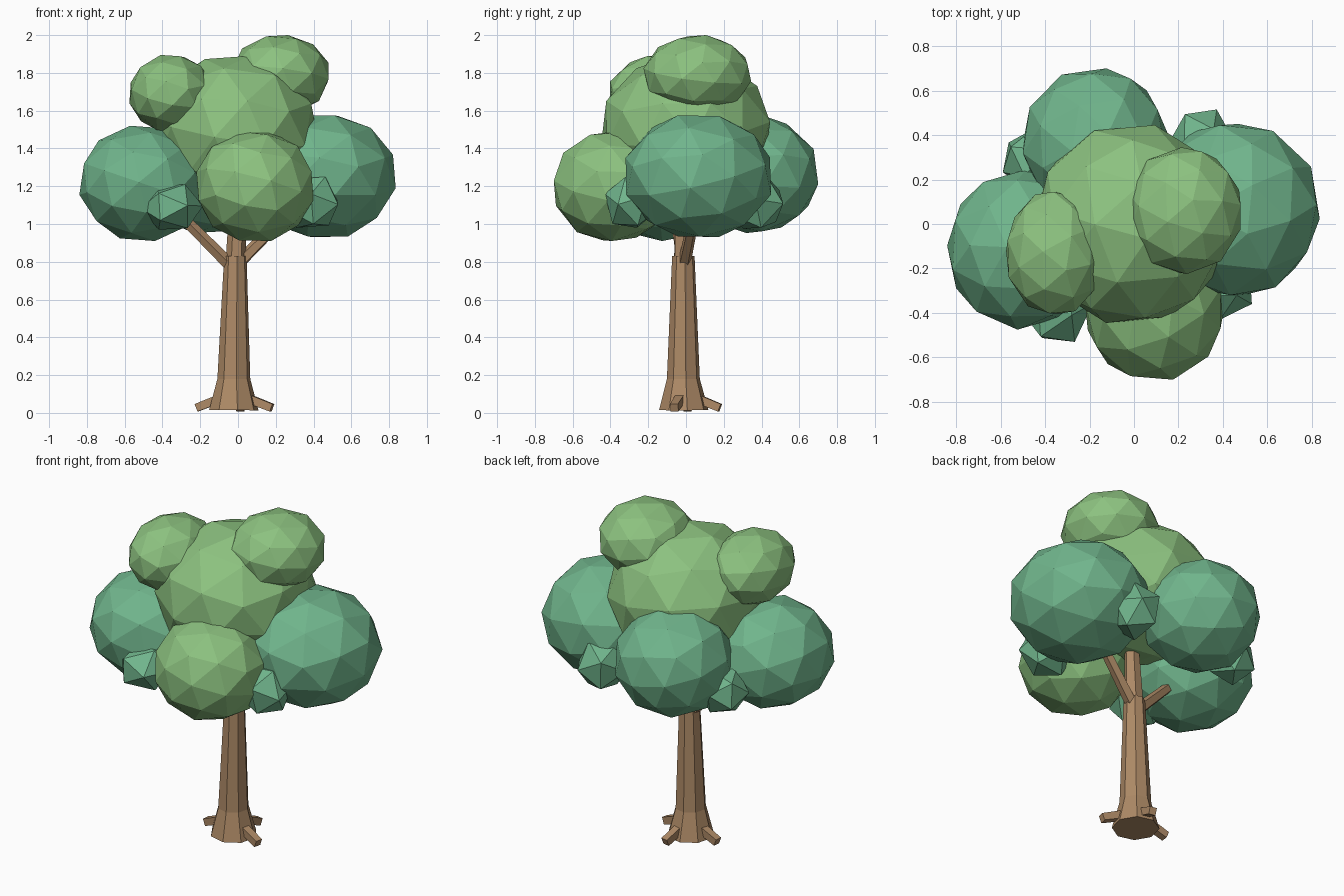
import bpy, bmesh, math
from mathutils import Vector, Euler

cube = bpy.data.objects.get("Cube")
if cube:
    bpy.data.objects.remove(cube)


def material(name, rgb):
    linear = [c / 12.92 if c < 0.04 else ((c + 0.055) / 1.055) ** 2.4 for c in rgb]
    m = bpy.data.materials.new(name)
    m.use_nodes = True
    m.diffuse_color = (*linear, 1)
    bsdf = m.node_tree.nodes["Principled BSDF"]
    bsdf.inputs["Base Color"].default_value = (*linear, 1)
    bsdf.inputs["Roughness"].default_value = 0.9
    return m


light_leaf = material("light leaf green", (0.55, 0.76, 0.50))
deep_leaf = material("deep leaf green", (0.44, 0.71, 0.55))
bark = material("bark brown", (0.68, 0.54, 0.40))


def finish(name, bm, mat):
    bmesh.ops.recalc_face_normals(bm, faces=bm.faces)
    mesh = bpy.data.meshes.new(name)
    bm.to_mesh(mesh)
    bm.free()
    mesh.materials.append(mat)
    obj = bpy.data.objects.new(name, mesh)
    bpy.context.collection.objects.link(obj)
    return obj


def leaf_ball(name, centre, radii, turn, mat, detail=2):
    """Turned faceted ball, fitted to exact half-sizes around its centre."""
    bm = bmesh.new()
    bmesh.ops.create_icosphere(bm, subdivisions=detail, radius=1)
    bmesh.ops.rotate(bm, verts=bm.verts, matrix=Euler(turn).to_matrix())
    for axis in range(3):
        values = [v.co[axis] for v in bm.verts]
        low, high = min(values), max(values)
        for v in bm.verts:
            t = (v.co[axis] - low) / (high - low) * 2 - 1
            v.co[axis] = centre[axis] + t * radii[axis]
    return finish(name, bm, mat)


def loft(name, rings, sides, mat, phase=0.0):
    """Tapered limb through (centre, radius) rings, across its own direction."""
    bm = bmesh.new()
    direction = Vector(rings[-1][0]) - Vector(rings[0][0])
    turn = direction.to_track_quat("Z", "Y")
    loops = []
    for centre, radius in rings:
        loop = []
        for i in range(sides):
            a = phase + math.tau * i / sides
            offset = Vector((math.cos(a), math.sin(a), 0)) * radius
            loop.append(bm.verts.new(Vector(centre) + turn @ offset))
        loops.append(loop)
    for lower, upper in zip(loops, loops[1:]):
        for i in range(sides):
            j = (i + 1) % sides
            bm.faces.new((lower[i], lower[j], upper[j], upper[i]))
    bm.faces.new(loops[0][::-1])
    bm.faces.new(loops[-1])
    return finish(name, bm, mat)


# Trunk with flared foot, and the leader rising into the crown
loft("trunk", [((-0.022, -0.012, 0.015), 0.132), ((-0.022, -0.014, 0.18), 0.088),
               ((-0.014, -0.014, 0.83), 0.06)], 8, bark, math.pi / 8)
loft("leader", [((-0.012, -0.014, 0.78), 0.055), ((0.0, -0.02, 1.16), 0.042)],
     6, bark)

# Forked branches
loft("right_branch", [((-0.03, -0.01, 0.77), 0.036), ((-0.28, -0.05, 1.02), 0.03)],
     5, bark)
loft("left_branch", [((0.0, -0.01, 0.79), 0.036), ((0.24, 0.04, 1.03), 0.03)],
     5, bark)

# Square roots spreading from the foot
for name, tip in (("right_root", (-0.22, 0.01)), ("left_root", (0.18, -0.062)),
                  ("back_root", (0.015, 0.18))):
    loft(name, [((-0.02, -0.012, 0.105), 0.034), ((*tip, 0.027), 0.03)],
         4, bark, math.pi / 4)

# Light upper crown
leaf_ball("crown_core", (-0.015, 0, 1.5), (0.44, 0.445, 0.39), (0.2, 0.1, 0.4), light_leaf)
leaf_ball("crown_front", (0.09, -0.385, 1.2), (0.31, 0.315, 0.29), (0.1, 0.3, 0.9), light_leaf)
leaf_ball("crown_top_right", (-0.355, -0.13, 1.69), (0.22, 0.275, 0.205), (0.3, 0.2, 0.1), light_leaf)
leaf_ball("crown_top_left", (0.225, 0.06, 1.79), (0.255, 0.285, 0.21), (0.1, 0.2, 1.3), light_leaf)

# Deep green lower crown
leaf_ball("crown_right", (-0.505, -0.115, 1.215), (0.335, 0.36, 0.305), (0.2, 0.3, 0.6), deep_leaf)
leaf_ball("crown_left", (0.45, 0.065, 1.253), (0.385, 0.385, 0.322), (0.3, 0.1, 0.2), deep_leaf)
leaf_ball("crown_back", (-0.175, 0.365, 1.262), (0.325, 0.335, 0.31), (0.1, 0.2, 1.1), deep_leaf)

# Small angular tufts between the lower leaf masses
tufts = {
    "tuft_front_right": ((-0.35, -0.37, 1.09), (0.165, 0.16, 0.12), (0.3, 0.4, 0.2)),
    "tuft_front_left": ((0.385, -0.29, 1.115), (0.145, 0.14, 0.135), (0.5, 0.2, 0.8)),
    "tuft_back_left": ((0.305, 0.365, 1.115), (0.15, 0.15, 0.14), (0.2, 0.5, 1.2)),
    "tuft_back_right": ((-0.455, 0.29, 1.12), (0.135, 0.14, 0.125), (0.4, 0.3, 1.7)),
}
for name, (centre, radii, turn) in tufts.items():
    leaf_ball(name, centre, radii, turn, deep_leaf, detail=1)
